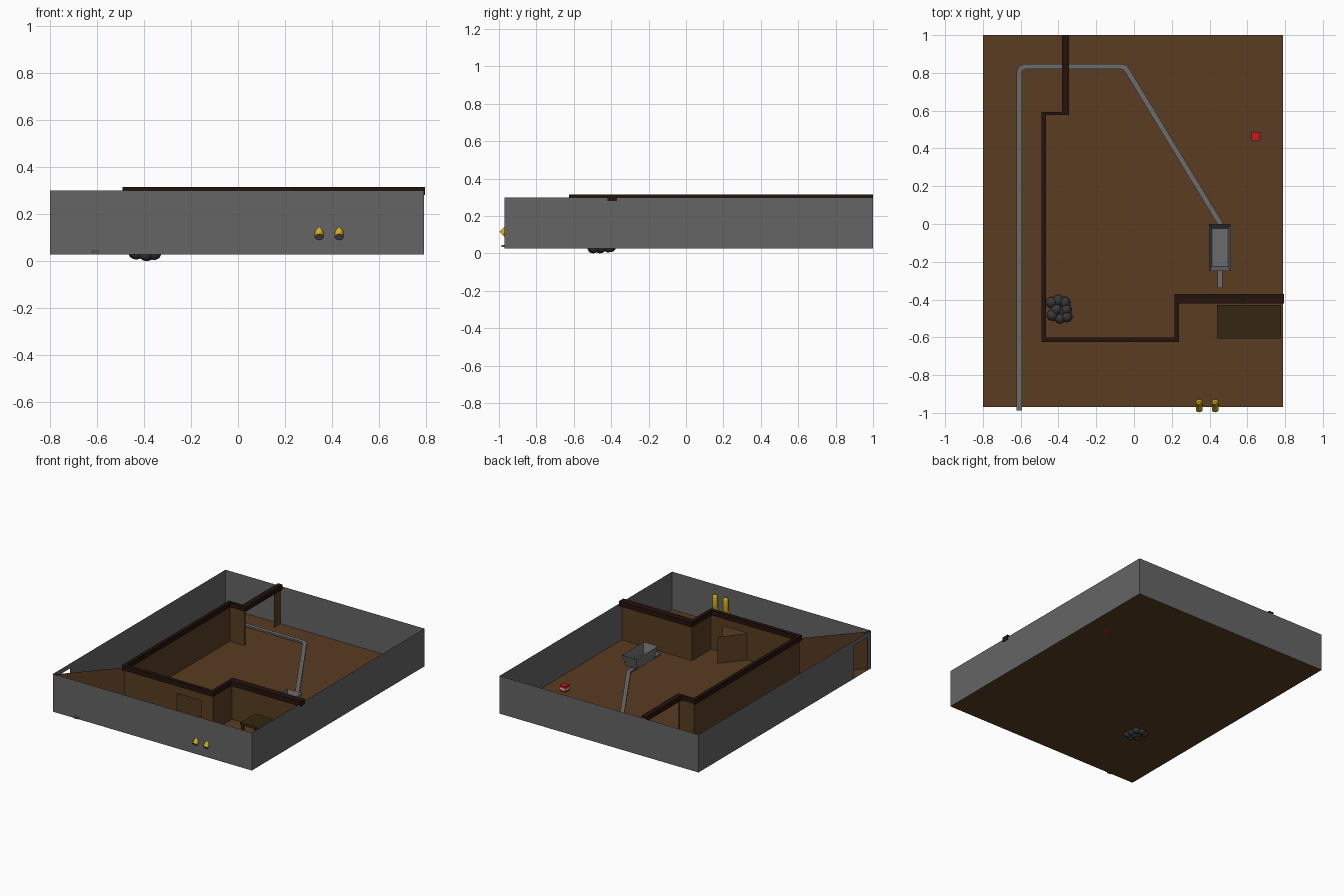
import bpy, bmesh, math
from mathutils import Vector

if "Cube" in bpy.data.objects:
    bpy.data.objects.remove(bpy.data.objects["Cube"])

Z0, TOP = 0.027, 0.30           # floor level, outer wall top
X0, X1, Y0, Y1 = -0.80, 0.79, -0.97, 1.0


def mat(name, r, g, b):
    m = bpy.data.materials.new(name)
    m.diffuse_color = (r, g, b, 1)
    m.use_nodes = True
    m.node_tree.nodes["Principled BSDF"].inputs["Base Color"].default_value = m.diffuse_color
    return m


EARTH = mat("earth", 0.10, 0.046, 0.016)
TIMBER = mat("dark_timber", 0.018, 0.006, 0.004)
TABLE = mat("table_wood", 0.035, 0.02, 0.005)
STONE = mat("stone_grey", 0.13, 0.13, 0.13)
COAL = mat("coal", 0.04, 0.04, 0.04)
STEEL = mat("steel", 0.15, 0.15, 0.15)
YELLOW = mat("yellow", 0.65, 0.42, 0.01)
RED = mat("red", 0.6, 0.01, 0.01)
WHITE = mat("white", 0.8, 0.8, 0.8)


def finish(bm, name, m):
    me = bpy.data.meshes.new(name)
    bm.to_mesh(me)
    bm.free()
    ob = bpy.data.objects.new(name, me)
    bpy.context.collection.objects.link(ob)
    me.materials.append(m)
    return ob


def box(name, x0, x1, y0, y1, z0, z1, m):
    bm = bmesh.new()
    bmesh.ops.create_cube(bm, size=1)
    for v in bm.verts:
        v.co = ((x0 + x1) / 2 + v.co.x * (x1 - x0),
                (y0 + y1) / 2 + v.co.y * (y1 - y0),
                (z0 + z1) / 2 + v.co.z * (z1 - z0))
    return finish(bm, name, m)


def wall(name, a, b, top, m, gap=None):
    """Upright sheet from a to b; gap = (start, end, height) of an opening."""
    a, b = Vector(a), Vector(b)
    length = (b - a).length
    spans = [(0, length, Z0, top)]
    if gap:
        s, e, h = gap
        spans = [(0, s, Z0, top), (s, e, h, top), (e, length, Z0, top)]
    bm = bmesh.new()
    for s, e, lo, hi in spans:
        if e - s < 1e-4:
            continue
        p, q = a.lerp(b, s / length), a.lerp(b, e / length)
        bm.faces.new([bm.verts.new(c) for c in
                      ((*p, lo), (*q, lo), (*q, hi), (*p, hi))])
    bmesh.ops.remove_doubles(bm, verts=bm.verts, dist=1e-5)
    return finish(bm, name, m)


# Floor and outer shell
bm = bmesh.new()
bm.faces.new([bm.verts.new(c) for c in
              ((X0, Y0, Z0), (X1, Y0, Z0), (X1, Y1, Z0), (X0, Y1, Z0))])
finish(bm, "floor", EARTH)
wall("outer_wall_front", (X0, Y0), (X1, Y0), TOP, STONE)
wall("outer_wall_right", (X1, Y0), (X1, Y1), TOP, STONE)
wall("outer_wall_back", (X1, Y1), (X0, Y1), TOP, STONE)
wall("outer_wall_left", (X0, Y1), (X0, Y0), TOP, STONE, (1.775, 1.93, 0.265))

# Inner room walls, with a back doorway and a front doorway
W = 0.295
wall("inner_wall_doorway", (-0.362, Y1), (-0.362, 0.59), W, EARTH, (0.07, 0.40, 0.27))
wall("inner_wall_step_back", (-0.362, 0.59), (-0.478, 0.59), W, EARTH)
wall("inner_wall_left", (-0.478, 0.59), (-0.478, -0.612), W, EARTH)
wall("inner_wall_front", (-0.478, -0.612), (0.227, -0.612), W, EARTH, (0.418, 0.61, 0.22))
wall("inner_wall_step_front", (0.227, -0.612), (0.227, -0.395), W, EARTH)
wall("inner_wall_right", (0.227, -0.395), (X1, -0.395), W, EARTH)
wall("diagonal_wall", (-0.478, -0.612), (X0, Y0), W, EARTH)
wall("swung_door", (-0.06, -0.61), (0.065, -0.455), 0.22, EARTH)

# Timber beams capping the inner walls
for name, x0, x1, y0, y1 in (
        ("beam_doorway", -0.38, -0.343, 0.577, Y1),
        ("beam_step_back", -0.49, -0.38, 0.577, 0.594),
        ("beam_left", -0.49, -0.466, -0.626, 0.577),
        ("beam_front", -0.466, 0.239, -0.626, -0.60),
        ("beam_step_front", 0.215, 0.239, -0.60, -0.42),
        ("beam_right", 0.215, 0.795, -0.42, -0.37)):
    box(name, x0, x1, y0, y1, 0.28, 0.315, TIMBER)

# Cart track: mitred ribbon with thickness
path = [Vector(p) for p in ((-0.607, -0.987), (-0.607, 0.805), (-0.597, 0.826),
        (-0.575, 0.834), (-0.07, 0.834), (-0.052, 0.83), (-0.036, 0.813),
        (0.455, 0.005), (0.455, -0.34))]
bm = bmesh.new()
rows = []
for i, p in enumerate(path):
    d0 = (p - path[max(i - 1, 0)] if i else path[1] - p).normalized()
    d1 = (path[i + 1] - p if i < len(path) - 1 else d0).normalized()
    n0, n1 = Vector((-d0.y, d0.x)), Vector((-d1.y, d1.x))
    n = (n0 + n1).normalized()
    n *= 0.014 / n.dot(n0)
    rows.append([bm.verts.new((*(p + n * s), 0.033)) for s in (1, -1)])
for (a, b), (c, d) in zip(rows, rows[1:]):
    bm.faces.new((a, b, d, c))
ext = bmesh.ops.extrude_face_region(bm, geom=bm.faces[:])
bmesh.ops.translate(bm, vec=(0, 0, 0.012),
                    verts=[v for v in ext["geom"] if isinstance(v, bmesh.types.BMVert)])
bmesh.ops.recalc_face_normals(bm, faces=bm.faces)
finish(bm, "track", STEEL)

# Mine cart: tapered open tub
bm = bmesh.new()
bmesh.ops.create_cube(bm, size=1)
for v in bm.verts:
    k = 1.0 if v.co.z > 0 else 0.78
    v.co = (0.455 + v.co.x * 0.116 * k, -0.125 + v.co.y * 0.25 * k, 0.10 + v.co.z * 0.085)
bm.normal_update()
lid = max(bm.faces, key=lambda f: f.calc_center_median().z)
bmesh.ops.inset_region(bm, faces=[lid], thickness=0.013)
for v in lid.verts:
    v.co = (0.455 + (v.co.x - 0.455) * 0.88, -0.125 + (v.co.y + 0.125) * 0.88, 0.068)
finish(bm, "mine_cart", STEEL)

# Low table against the right side
box("table_top", 0.44, 0.778, -0.605, -0.43, 0.125, 0.14, TABLE)
for i, (x, y) in enumerate((x, y) for x in (0.452, 0.766) for y in (-0.593, -0.442)):
    box(f"table_leg_{i}", x - 0.008, x + 0.008, y - 0.008, y + 0.008, Z0, 0.125, TABLE)

# Coal heap
for i, (x, y, z) in enumerate((
        (-0.436, -0.415, .037), (-0.402, -0.404, .036), (-0.367, -0.415, .035),
        (-0.432, -0.482, .036), (-0.392, -0.497, .03), (-0.356, -0.49, .034),
        (-0.385, -0.46, .03), (-0.41, -0.452, .04), (-0.36, -0.452, .035))):
    bm = bmesh.new()
    bmesh.ops.create_uvsphere(bm, u_segments=16, v_segments=10, radius=0.03)
    bmesh.ops.translate(bm, vec=(x, y, z), verts=bm.verts)
    for f in bm.faces:
        f.smooth = True
    finish(bm, f"coal_lump_{i}", COAL)

# Red supply box with a white band
box("supply_box", 0.622, 0.668, 0.443, 0.487, Z0, 0.07, RED)
box("supply_box_band", 0.620, 0.670, 0.441, 0.489, 0.042, 0.055, WHITE)

# Yellow pipes: upright inside, bent out through the front wall
for i, x in enumerate((0.345, 0.43)):
    bm = bmesh.new()
    N, r = 16, 0.018
    rings = []
    # y, z, tilt of the ring, radius: mouth, bend, shaft, domed top
    for y, z, tilt, rad in ((-0.984, 0.102, 45, r), (-0.955, 0.131, 45, r),
                            (-0.948, 0.148, 15, r), (-0.946, 0.165, 0, r),
                            (-0.946, 0.226, 0, r), (-0.946, 0.236, 0, r * .8),
                            (-0.946, 0.242, 0, r * .4)):
        t = math.radians(tilt)
        rings.append([bm.verts.new((
            x + rad * math.cos(a),
            y + rad * math.sin(a) * math.cos(t),
            z - rad * math.sin(a) * math.sin(t)))
            for a in (2 * math.pi * k / N for k in range(N))])
    for lo, hi in zip(rings, rings[1:]):
        for k in range(N):
            f = bm.faces.new((lo[k], lo[(k + 1) % N], hi[(k + 1) % N], hi[k]))
            f.smooth = True
    bm.faces.new(rings[-1])
    bm.faces.new(rings[0][::-1]).material_index = 1
    ob = finish(bm, f"yellow_pipe_{i}", YELLOW)
    ob.data.materials.append(STEEL)
